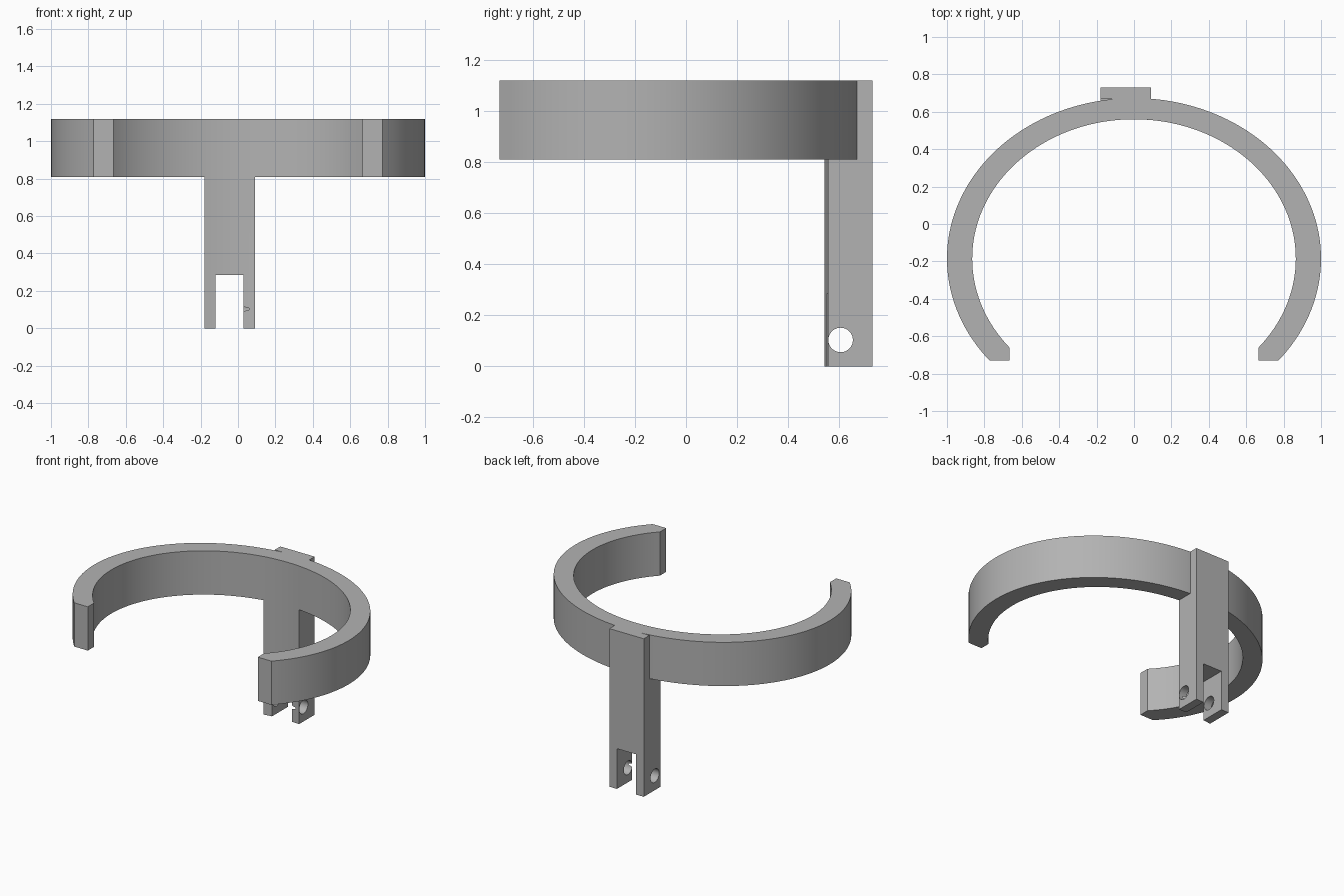
import bpy, bmesh
from math import asin, pi, sin, cos, radians

old = bpy.data.objects.get("Cube")
if old:
    bpy.data.objects.remove(old, do_unlink=True)

grey = bpy.data.materials.new("plain grey")
grey.use_nodes = True
colour = (0.45, 0.45, 0.45, 1)
grey.diffuse_color = colour
grey.node_tree.nodes["Principled BSDF"].inputs["Base Color"].default_value = colour

CENTRE_Y = -0.185
OUTER = (1.0, 0.858)
INNER = (0.865, 0.745)
FRONT, BACK = -0.73, 0.73
RING_LOW, TOP = 0.81, 1.12


def prism(name, outline, low, high):
    """Extrude a flat xy outline between two heights."""
    bm = bmesh.new()
    base = bm.faces.new([bm.verts.new((x, y, low)) for x, y in outline])
    side = bmesh.ops.extrude_face_region(bm, geom=[base])["geom"]
    moved = [v for v in side if isinstance(v, bmesh.types.BMVert)]
    bmesh.ops.translate(bm, verts=moved, vec=(0, 0, high - low))
    bmesh.ops.recalc_face_normals(bm, faces=bm.faces)
    mesh = bpy.data.meshes.new(name)
    bm.to_mesh(mesh)
    bm.free()
    mesh.materials.append(grey)
    obj = bpy.data.objects.new(name, mesh)
    bpy.context.collection.objects.link(obj)
    return obj


def box(name, x0, x1, y0, y1, z0, z1):
    return prism(name, [(x0, y0), (x1, y0), (x1, y1), (x0, y1)], z0, z1)


def activate(obj):
    bpy.ops.object.select_all(action="DESELECT")
    obj.select_set(True)
    bpy.context.view_layer.objects.active = obj


def cut(obj, cutter):
    mod = obj.modifiers.new("cut", "BOOLEAN")
    mod.operation, mod.solver, mod.object = "DIFFERENCE", "EXACT", cutter
    activate(obj)
    bpy.ops.object.modifier_apply(modifier=mod.name)
    bpy.data.objects.remove(cutter, do_unlink=True)


def smooth(obj):
    activate(obj)
    bpy.ops.object.shade_smooth_by_angle(angle=radians(30))


def arc(radii, end_y, steps=112):
    """Elliptical arc from the right-hand tip round the back to the other."""
    start = asin((end_y - CENTRE_Y) / radii[1])
    sweep = pi - 2 * start
    angles = [start + sweep * i / steps for i in range(steps + 1)]
    return [(radii[0] * cos(a), CENTRE_Y + radii[1] * sin(a)) for a in angles]


# Open elliptical band with tips cut square at the front
outer = arc(OUTER, FRONT)
inner = arc(INNER, -0.66)
tip = inner[0][0]
band = prism("open_band", outer + [(-tip, FRONT)] + inner[::-1] + [(tip, FRONT)],
             RING_LOW, TOP)
smooth(band)

# Post whose front follows the inside of the band
LEFT, RIGHT = -0.18, 0.09
steps = 8
xs = [LEFT + (RIGHT - LEFT) * i / steps for i in range(steps + 1)]
curve = [(x, CENTRE_Y + INNER[1] * (1 - (x / INNER[0]) ** 2) ** 0.5) for x in xs]
post = prism("forked_post", curve + [(RIGHT, BACK), (LEFT, BACK)], 0, TOP)

# Thin the upper post, cut the fork slot and drill the pin hole
cut(post, box("band_clearance", -0.5, 0.5, 0.3, 0.668, RING_LOW, 1.5))
cut(post, box("fork_slot", -0.12, 0.03, 0.3, 1, -0.2, 0.285))
bpy.ops.mesh.primitive_cylinder_add(vertices=48, radius=0.048, depth=1,
                                    location=(0, 0.606, 0.103),
                                    rotation=(0, pi / 2, 0))
pin = bpy.context.object
pin.data.materials.append(grey)
cut(post, pin)
smooth(post)
